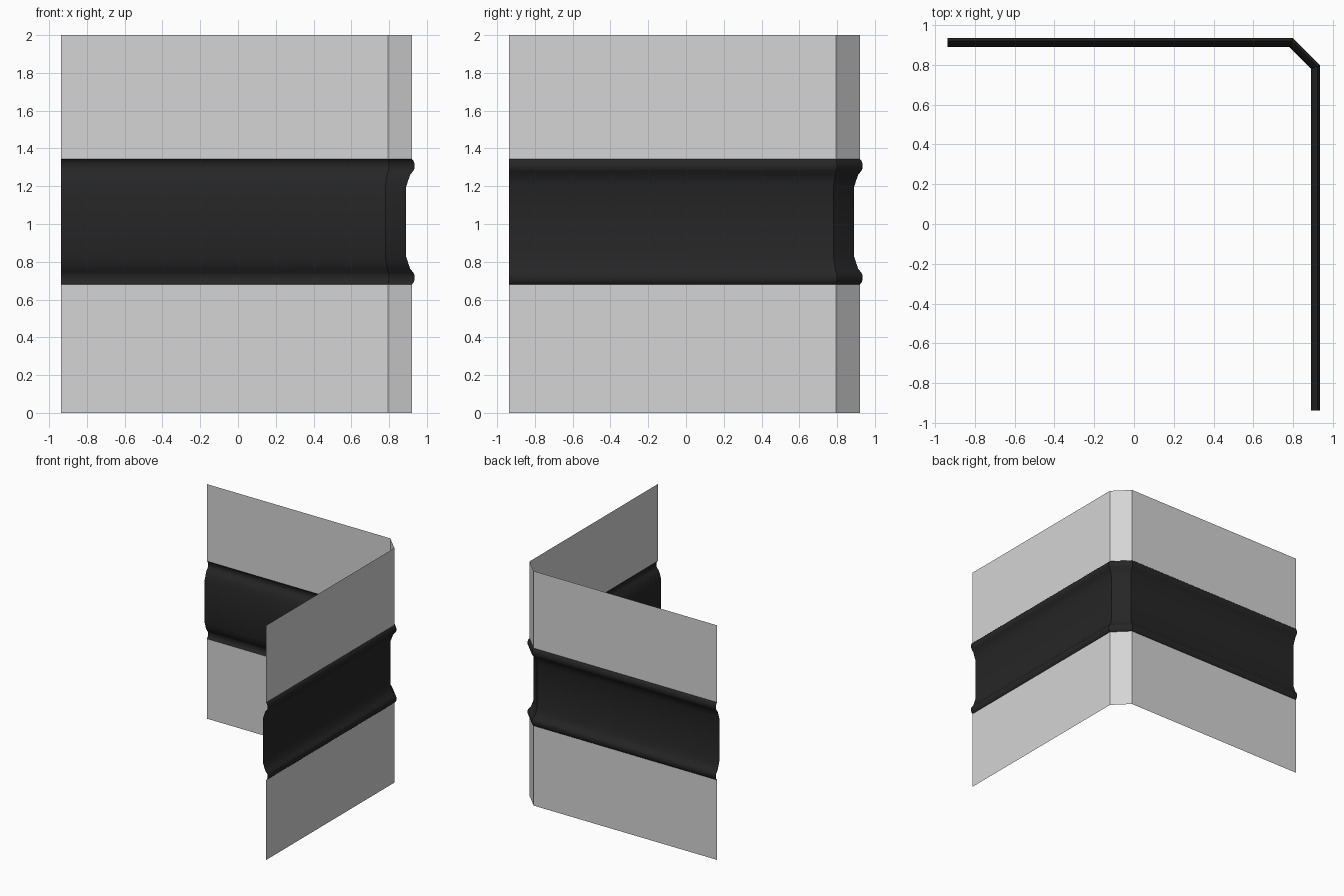
import bpy, bmesh, math

cube = bpy.data.objects.get("Cube")
if cube:
    bpy.data.objects.remove(cube, do_unlink=True)


def make_material(name, value):
    mat = bpy.data.materials.new(name)
    mat.use_nodes = True
    colour = (value, value, value, 1)
    mat.diffuse_color = colour
    mat.node_tree.nodes["Principled BSDF"].inputs["Base Color"].default_value = colour
    return mat


WALL, CORNER, END = 0.92, 0.793, -0.937


def corner_path(offset):
    """Plan of the chamfered corner, pushed outward by offset with mitred bends."""
    w = WALL + offset
    c = CORNER + offset * math.tan(math.pi / 8)
    return [(END, w), (c, w), (w, c), (w, END)]


def sweep(name, profile, mat):
    """Sheet that carries an (offset, height) profile around the corner."""
    bm = bmesh.new()
    rows = [[bm.verts.new((x, y, z)) for x, y in corner_path(d)] for d, z in profile]
    for low, high in zip(rows, rows[1:]):
        for i in range(len(low) - 1):
            bm.faces.new((low[i + 1], low[i], high[i], high[i + 1]))
    mesh = bpy.data.meshes.new(name)
    bm.to_mesh(mesh)
    bm.free()
    mesh.materials.append(mat)
    obj = bpy.data.objects.new(name, mesh)
    bpy.context.collection.objects.link(obj)
    return obj


grey = make_material("light grey panel", 0.66)
black = make_material("black rail", 0.019)

# Flat panels below and above the rail
MIDDLE, HALF = 1.012, 0.331
sweep("lower_panel", [(0, 0), (0, MIDDLE - HALF)], grey)
sweep("upper_panel", [(0, MIDDLE + HALF), (0, 2)], grey)

# Recessed rail with a raised lip along each edge, mirrored about its middle
half = [(0, HALF), (0.009, 0.322), (0.015, 0.305), (0.015, 0.283), (0.009, 0.27),
        (-0.008, 0.25), (-0.018, 0.222), (-0.03, 0.185)]
profile = [(d, MIDDLE - h) for d, h in half] + [(d, MIDDLE + h) for d, h in reversed(half)]
rail = sweep("rail", profile, black)

bpy.ops.object.select_all(action='DESELECT')
rail.select_set(True)
bpy.context.view_layer.objects.active = rail
bpy.ops.object.shade_smooth_by_angle(angle=math.radians(30))
